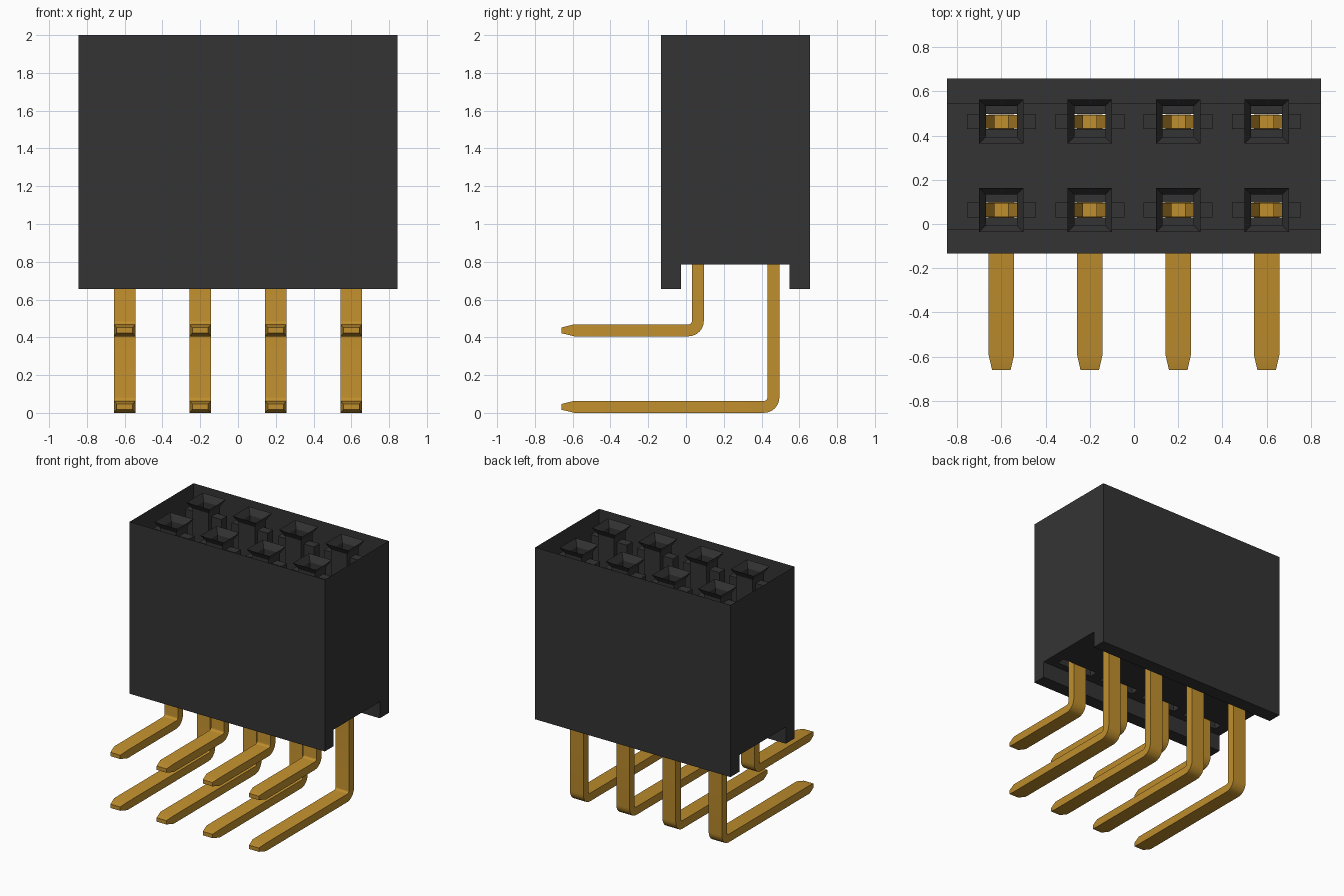
import bpy, bmesh, math

if "Cube" in bpy.data.objects:
    bpy.data.objects.remove(bpy.data.objects["Cube"])

COLUMNS = [-0.6, -0.2, 0.2, 0.6]
ROWS = [(0.063, 0.437), (0.463, 0.032)]   # (row y, height of the pin's foot)


def material(name, rgb, rough, metal=0.0):
    m = bpy.data.materials.new(name)
    m.use_nodes = True
    m.diffuse_color = (*rgb, 1)
    b = m.node_tree.nodes["Principled BSDF"]
    b.inputs["Base Color"].default_value = (*rgb, 1)
    b.inputs["Roughness"].default_value = rough
    b.inputs["Metallic"].default_value = metal
    return m


black = material("black plastic", (0.034, 0.034, 0.034), 0.7)
gold = material("gold metal", (0.53, 0.275, 0.027), 0.5)


def finish(name, bm, mat=None):
    bmesh.ops.recalc_face_normals(bm, faces=bm.faces)
    me = bpy.data.meshes.new(name)
    bm.to_mesh(me)
    bm.free()
    ob = bpy.data.objects.new(name, me)
    bpy.context.collection.objects.link(ob)
    if mat:
        me.materials.append(mat)
    return ob


def loft(bm, rings):
    """Skin a list of four-point rings and cap both ends."""
    loops = [[bm.verts.new(p) for p in r] for r in rings]
    for a, b in zip(loops, loops[1:]):
        for i in range(4):
            j = (i + 1) % 4
            bm.faces.new((a[i], a[j], b[j], b[i]))
    bm.faces.new(loops[0])
    bm.faces.new(loops[-1])


def prism(bm, points, offset):
    """Close a profile between its first copy and one shifted by offset."""
    a = [bm.verts.new(p) for p in points]
    b = [bm.verts.new([c + o for c, o in zip(p, offset)]) for p in points]
    n = len(a)
    for i in range(n):
        j = (i + 1) % n
        bm.faces.new((a[i], a[j], b[j], b[i]))
    bm.faces.new(a)
    bm.faces.new(b)


def rect(cx, cy, hx, hy, z):
    return [(cx + sx * hx, cy + sy * hy, z)
            for sx, sy in ((-1, -1), (1, -1), (1, 1), (-1, 1))]


# Housing: a block with a channel along its underside
profile = [(-0.133, 2), (-0.133, 0.655), (-0.027, 0.655), (-0.027, 0.785),
           (0.547, 0.785), (0.547, 0.655), (0.657, 0.655), (0.657, 2)]
bm = bmesh.new()
prism(bm, [(-0.845, y, z) for y, z in profile], (1.69, 0, 0))
housing = finish("housing", bm, black)

# Socket cavities: flared mouth, square well and contact slot
cavities = {
    "mouth_cutter": [(0.106, 0.106, 2.01), (0.07, 0.07, 1.95)],
    "well_cutter": [(0.07, 0.07, 1.97), (0.07, 0.07, 1.6)],
    "slot_cutter": [(0.156, 0.034, 1.91), (0.156, 0.034, 0.7)],
}
bpy.context.view_layer.objects.active = housing
for name, steps in cavities.items():
    bm = bmesh.new()
    for x in COLUMNS:
        for y, _ in ROWS:
            loft(bm, [rect(x, y, hx, hy, z) for hx, hy, z in steps])
    cutter = finish(name, bm)
    cutter.hide_render = True
    mod = housing.modifiers.new(name, "BOOLEAN")
    mod.operation = "DIFFERENCE"
    mod.solver = "EXACT"
    mod.object = cutter
    bpy.ops.object.modifier_apply(modifier=name)
    bpy.data.objects.remove(cutter)

# The housing is an open shell: the flat cover between the mouths is absent
bm = bmesh.new()
bm.from_mesh(housing.data)
cover = [f for f in bm.faces if all(v.co.z > 1.999 for v in f.verts)]
bmesh.ops.delete(bm, geom=cover, context="FACES")
bm.to_mesh(housing.data)
bm.free()


# Bent pin with a tapered tip
def pin(name, x, y, z):
    r, t, w = 0.05, 0.0315, 0.0575
    path = [(-0.66, z, 0, 0.042, 0.015), (-0.592, z, 0, w, t)]
    for k in range(7):
        a = math.radians(15 * k)
        path.append((y - r + r * math.sin(a), z + r - r * math.cos(a), a, w, t))
    path.append((y, 1.0, math.pi / 2, w, t))
    rings = []
    for py, pz, a, hx, ht in path:
        ny, nz = math.sin(a) * ht, -math.cos(a) * ht
        rings.append([(x - hx, py + ny, pz + nz), (x + hx, py + ny, pz + nz),
                      (x + hx, py - ny, pz - nz), (x - hx, py - ny, pz - nz)])
    bm = bmesh.new()
    loft(bm, rings)
    return finish(name, bm, gold)


# Two-tined spring contact standing on the pin inside the slot
half_fork = [(0.15, 0.98), (0.15, 1.2), (0.065, 1.65), (0.13, 1.84),
             (0.1, 1.85), (0.03, 1.65), (0.1, 1.2), (0.06, 1.12)]


def contact(name, x, y):
    right = [(x + px, y - 0.031, pz) for px, pz in half_fork]
    left = [(x - px, y - 0.031, pz) for px, pz in reversed(half_fork)]
    bm = bmesh.new()
    prism(bm, right + left, (0, 0.062, 0))
    return finish(name, bm, gold)


metal = []
for (y, z), row in zip(ROWS, ("front", "back")):
    for i, x in enumerate(COLUMNS, 1):
        metal.append(pin(f"{row}_pin_{i}", x, y, z))
        metal.append(contact(f"{row}_contact_{i}", x, y))

bpy.ops.object.select_all(action="DESELECT")
for ob in metal:
    ob.select_set(True)
bpy.context.view_layer.objects.active = metal[0]
bpy.ops.object.shade_smooth_by_angle(angle=math.radians(20))
